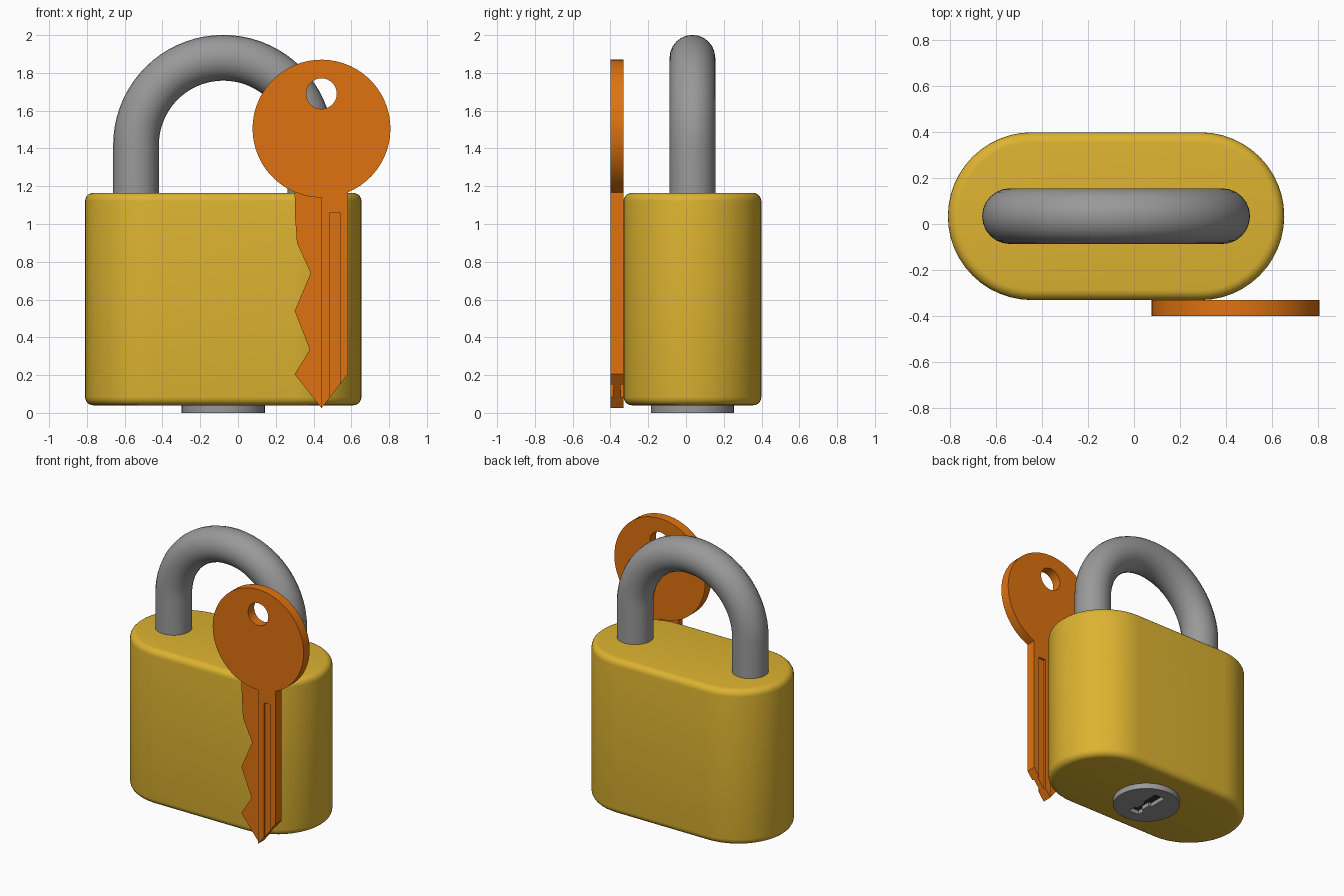
import bpy, bmesh, math

if "Cube" in bpy.data.objects:
    bpy.data.objects.remove(bpy.data.objects["Cube"])

CX, CY = -0.078, 0.034  # centre of the lock


def material(name, rgb):
    m = bpy.data.materials.new(name)
    m.diffuse_color = (*rgb, 1)
    m.use_nodes = True
    m.node_tree.nodes["Principled BSDF"].inputs["Base Color"].default_value = m.diffuse_color
    return m


BRASS = material("brass", (0.72, 0.45, 0.03))
STEEL = material("steel", (0.32, 0.32, 0.32))
COPPER = material("copper", (0.74, 0.17, 0.005))
DARK = material("keyhole dark", (0.03, 0.03, 0.03))


def loft(name, rings, mat, angle=35):
    """Skin a stack of closed rings and cap both ends."""
    bm = bmesh.new()
    vs = [[bm.verts.new(p) for p in ring] for ring in rings]
    for a, b in zip(vs, vs[1:]):
        n = len(a)
        for i in range(n):
            j = (i + 1) % n
            bm.faces.new((a[i], a[j], b[j], b[i]))
    bm.faces.new(vs[0][::-1])
    bm.faces.new(vs[-1])
    bmesh.ops.recalc_face_normals(bm, faces=bm.faces)
    me = bpy.data.meshes.new(name)
    bm.to_mesh(me)
    bm.free()
    me.materials.append(mat)
    ob = bpy.data.objects.new(name, me)
    bpy.context.collection.objects.link(ob)
    smooth(ob, angle)
    return ob


def smooth(ob, angle=35):
    ob.data.shade_smooth()
    ob.data.set_sharp_from_angle(angle=math.radians(angle))


def prism_y(name, pts, lo, hi, mat):
    return loft(name, [[(x, y, z) for x, z in pts] for y in (lo, hi)], mat)


def prism_z(name, pts, lo, hi, mat):
    return loft(name, [[(x, y, z) for x, y in pts] for z in (lo, hi)], mat)


def arc(cx, cy, r, a0, a1, n):
    return [(cx + r * math.cos(a0 + (a1 - a0) * i / n),
             cy + r * math.sin(a0 + (a1 - a0) * i / n)) for i in range(n + 1)]


def circle(cx, cy, r, n):
    return arc(cx, cy, r, 0, 2 * math.pi, n)[:-1]


def cut(ob, cutters):
    for c in cutters:
        mod = ob.modifiers.new("cut", 'BOOLEAN')
        mod.operation, mod.solver, mod.object = 'DIFFERENCE', 'EXACT', c
    dg = bpy.context.evaluated_depsgraph_get()
    me = bpy.data.meshes.new_from_object(ob.evaluated_get(dg))
    ob.modifiers.clear()
    ob.data = me
    for c in cutters:
        bpy.data.objects.remove(c)
    smooth(ob)


# Lock body: stadium outline with rounded top and bottom rims
def stadium(r, z):
    h = math.pi / 2
    pts = arc(CX + 0.367, CY, r, -h, h, 24) + arc(CX - 0.367, CY, r, h, 3 * h, 24)
    return [(x, y, z) for x, y in pts]


R, B, Z0, Z1 = 0.365, 0.045, 0.04, 1.165
q = [math.pi / 2 * i / 5 for i in range(6)]
rim = [(R - B + B * math.sin(t), B - B * math.cos(t)) for t in q]
loft("lock_body", [stadium(r, Z0 + d) for r, d in rim]
     + [stadium(r, Z1 - d) for r, d in reversed(rim)], BRASS, 40)

# Shackle: round bar swept along a U
BAR, BEND, ZC = 0.121, 0.462, 1.418
path = [(CX + BEND, 1.05, 0)]
path += [(CX + BEND * math.cos(a), ZC + BEND * math.sin(a), a)
         for a in (math.pi * i / 36 for i in range(37))]
path += [(CX - BEND, 1.05, math.pi)]
loft("shackle", [[(x + BAR * math.cos(t) * math.cos(a), CY + BAR * math.sin(t),
                   z + BAR * math.cos(t) * math.sin(a))
                  for t in (2 * math.pi * k / 24 for k in range(24))]
                 for x, z, a in path], STEEL)

# Lock core under the body, with a stepped keyhole
core = prism_z("lock_core", circle(CX, CY, 0.22, 40), 0, 0.06, STEEL)
half = [(0.04, -0.13), (0.04, -0.07), (0.02, -0.07), (0.02, 0.0), (0.04, 0.0), (0.04, 0.14)]
slot = [(CX + x, CY + y) for x, y in half] + [(CX - x, CY + y) for x, y in reversed(half)]
cut(core, [prism_z("slot_cutter", slot, -0.05, 0.1, STEEL)])
prism_z("keyhole_floor", slot, 0.03, 0.039, DARK)

# Key: round bow and the thick half of the blade in one outline
KX, KZ, KR, Y0, Y1 = 0.442, 1.505, 0.365, -0.40, -0.331
a0 = -math.acos(0.14 / KR)
outline = arc(KX, KZ, KR, a0, 1.5 * math.pi, 56)
outline += [(KX, 0.025), (KX + 0.14, 0.205)]
key = prism_y("key", outline, Y0, Y1, COPPER)
cutters = [prism_y("hole_cutter", circle(KX, 1.69, 0.081, 28), -0.5, -0.2, COPPER)]
groove = [(0.487, -0.1), (0.54, -0.1), (0.54, 1.06), (0.487, 1.06)]
for lo, hi in ((Y0 - 0.05, Y0 + 0.015), (Y1 - 0.015, Y1 + 0.05)):
    cutters.append(prism_y("groove_cutter", groove, lo, hi, COPPER))
cut(key, cutters)

# Thinner toothed half of the blade
teeth = [(0.30, 1.25), (0.30, 1.16), (0.303, 1.03), (0.312, 0.90), (0.385, 0.74),
         (0.30, 0.54), (0.38, 0.335), (0.30, 0.205), (KX, 0.025), (0.455, 0.045), (0.455, 1.25)]
prism_y("key_teeth", teeth, Y0 + 0.012, Y1 - 0.012, COPPER)
